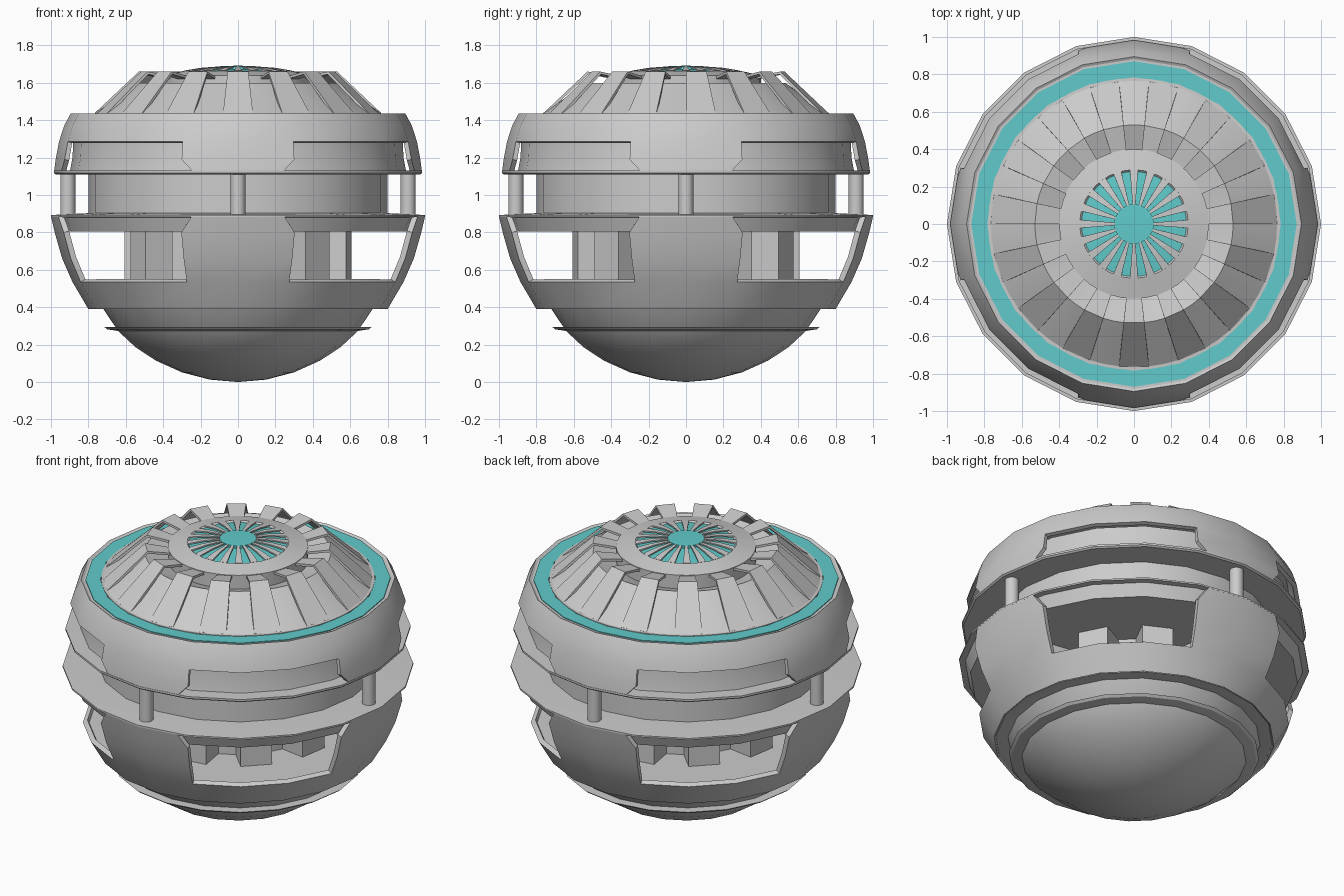
import bpy, bmesh
from math import cos, sin, radians, pi

if "Cube" in bpy.data.objects:
    bpy.data.objects.remove(bpy.data.objects["Cube"])

SIDES = 20
cyan = bpy.data.materials.new("cyan_glow")
cyan.diffuse_color = (0.12, 0.6, 0.6, 1)
cyan.use_nodes = True
cyan.node_tree.nodes["Principled BSDF"].inputs["Base Color"].default_value = cyan.diffuse_color


def finish(name, bm, mat=None, thick=0, smooth=30):
    me = bpy.data.meshes.new(name)
    bm.to_mesh(me)
    bm.free()
    ob = bpy.data.objects.new(name, me)
    bpy.context.collection.objects.link(ob)
    bpy.ops.object.select_all(action='DESELECT')
    ob.select_set(True)
    bpy.context.view_layer.objects.active = ob
    if thick:
        m = ob.modifiers.new("thickness", 'SOLIDIFY')
        m.thickness, m.offset = thick, -1
        bpy.ops.object.modifier_apply(modifier=m.name)
    if smooth:
        bpy.ops.object.shade_smooth_by_angle(angle=radians(smooth))
    if mat:
        me.materials.append(mat)
    return ob


def polar(r, a, z):
    return (r * cos(a), r * sin(a), z)


def lathe(name, profile, n=SIDES, closed=True, mat=None):
    """Revolve (r, z) points around the z axis."""
    bm = bmesh.new()
    rows = [[bm.verts.new(polar(r, 2 * pi * i / n, z)) for i in range(n)] for r, z in profile]
    pairs = list(zip(rows, rows[1:])) + ([(rows[-1], rows[0])] if closed else [])
    for a, b in pairs:
        for i in range(n):
            j = (i + 1) % n
            bm.faces.new((a[i], a[j], b[j], b[i]))
    bmesh.ops.remove_doubles(bm, verts=bm.verts, dist=1e-5)
    bmesh.ops.dissolve_degenerate(bm, edges=bm.edges, dist=1e-5)
    bmesh.ops.recalc_face_normals(bm, faces=bm.faces)
    return finish(name, bm, mat)


def windowed_shell(name, rows, thick):
    """Rows are (r, z, pillar half angle, open above). Windows lie on the diagonals."""
    bm = bmesh.new()
    grid = []
    for r, z, edge, _ in rows:
        ring = []
        for i in range(SIDES):
            deg, rad = i * 18, r
            k = i % 5
            if k in (1, 4) and edge != 18:
                deg += (edge - 18) if k == 1 else (18 - edge)
                rad = r * cos(radians(9)) / cos(radians(edge - 9))
            ring.append(bm.verts.new(polar(rad, radians(deg), z)))
        grid.append(ring)
    for row, a, b in zip(rows, grid, grid[1:]):
        for i in range(SIDES):
            if row[3] and i % 5 in (1, 2, 3):
                continue
            j = (i + 1) % SIDES
            bm.faces.new((a[i], a[j], b[j], b[i]))
    return finish(name, bm, thick=thick)


def radial_strips(name, count, start, half, pts, thick):
    """Wedge-shaped strips that follow (r, z) points from outside to inside."""
    bm = bmesh.new()
    h = radians(half)
    for k in range(count):
        a = radians(start) + 2 * pi * k / count
        v = [(bm.verts.new(polar(r, a - h, z)), bm.verts.new(polar(r, a + h, z))) for r, z in pts]
        for p, q in zip(v, v[1:]):
            bm.faces.new((p[0], p[1], q[1], q[0]))
    return finish(name, bm, thick=thick, smooth=0)


# Bottom bowl with its thin flange
lathe("bottom_bowl", [(0, 0), (0.15, 0.013), (0.3, 0.052), (0.44, 0.115), (0.55, 0.188),
                      (0.64, 0.272), (0.72, 0.39), (0, 0.39)], closed=False)
lathe("bowl_flange", [(0.62, 0.27), (0.70, 0.282), (0.715, 0.295), (0.62, 0.295)])

# Lower shell with four windows, and the floor inside it
windowed_shell("lower_shell", [(0.80, 0.39, 18, 0), (0.885, 0.535, 18, 1), (0.94, 0.66, 18, 1),
                               (0.98, 0.80, 18, 1), (1.0, 0.885, 14.5, 0)], 0.03)
lathe("shell_floor", [(0.6, 0.392), (0.79, 0.392), (0.868, 0.533), (0.3, 0.533)])

# Core with ten blocks seen through the windows
lathe("inner_core", [(0.3, 0.53), (0.45, 0.53), (0.45, 0.82), (0.3, 0.82)])
bm = bmesh.new()
for k in range(10):
    a = radians(-45 + 36 * k)
    vs = bmesh.ops.create_cube(bm, size=1)["verts"]
    for v in vs:
        x, y = 0.505 + v.co.x * 0.19, v.co.y * 0.18
        v.co = (x * cos(a) - y * sin(a), x * sin(a) + y * cos(a), 0.67 + v.co.z * 0.28)
finish("core_blocks", bm, smooth=0)

# Middle plate, neck and four posts
lathe("middle_plate", [(0, 0.805), (0.935, 0.805), (0.965, 0.88), (1.0, 0.883), (1.0, 0.893),
                       (0.8, 0.903), (0, 0.903)], closed=False)
lathe("neck", [(0.7, 0.9), (0.8, 0.9), (0.8, 1.115), (0.7, 1.115)])
for k, side in enumerate(("right", "back", "left", "front")):
    a = k * pi / 2
    bpy.ops.mesh.primitive_cylinder_add(vertices=16, radius=0.04, depth=0.235,
                                        location=polar(0.91, a, 1.007))
    post = bpy.context.object
    post.name = "post_" + side
    bpy.ops.object.shade_smooth_by_angle(angle=radians(30))

# Upper shell with four recessed panels, its flange and its deck
lathe("upper_flange", [(0.7, 1.11), (0.975, 1.11), (0.985, 1.118), (0.985, 1.13), (0.7, 1.13)])
windowed_shell("upper_shell", [(0.983, 1.128, 14.5, 1), (0.975, 1.19, 18, 1), (0.957, 1.285, 18, 0),
                               (0.93, 1.37, 18, 0), (0.895, 1.435, 18, 0)], 0.025)
lathe("recessed_panels", [(0.8, 1.12), (0.9, 1.12), (0.885, 1.2), (0.88, 1.3), (0.8, 1.3)])
lathe("top_deck", [(0.6, 1.40), (0.885, 1.40), (0.885, 1.428), (0.6, 1.428)])
lathe("glow_ring", [(0.785, 1.42), (0.87, 1.42), (0.87, 1.433), (0.785, 1.433)], mat=cyan)

# Crown: low cone, fifteen raised fins and the hub
lathe("crown_cone", [(0.78, 1.425), (0.78, 1.436), (0.765, 1.437), (0.53, 1.60), (0.39, 1.55),
                     (0.39, 1.425)], n=60)
radial_strips("crown_fins", 15, -90, 6, [(0.765, 1.439), (0.53, 1.66), (0.395, 1.635)], 0.015)
lathe("hub", [(0.40, 1.54), (0.40, 1.64), (0.29, 1.664), (0.28, 1.655), (0.28, 1.54)], n=40)

# Glowing cap under twenty slats
lathe("cap_glow", [(0.285, 1.645), (0.285, 1.655), (0.1, 1.672), (0, 1.674)], n=40,
      closed=False, mat=cyan)
radial_strips("cap_slats", 20, 0, 4.3, [(0.29, 1.665), (0.2, 1.68), (0.095, 1.688)], 0.008)
lathe("cap_centre", [(0, 1.672), (0.105, 1.672), (0.105, 1.688), (0, 1.692)], n=32,
      closed=False, mat=cyan)
